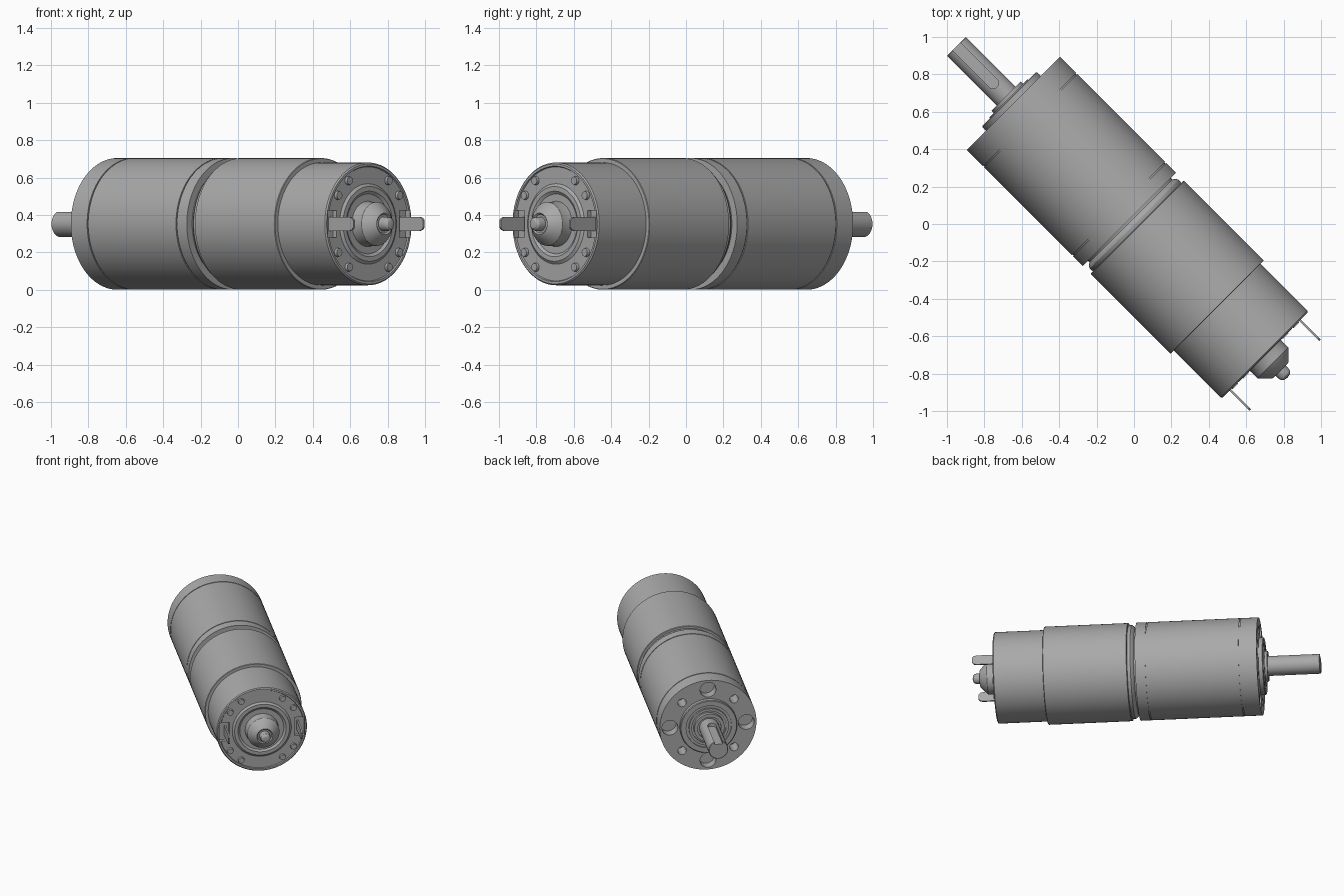
import bpy, bmesh, math
from mathutils import Matrix, Vector

if "Cube" in bpy.data.objects:
    bpy.data.objects.remove(bpy.data.objects["Cube"])

steel = bpy.data.materials.new("steel grey")
steel.use_nodes = True
GREY = (0.40, 0.40, 0.40, 1)
steel.diffuse_color = GREY
steel.node_tree.nodes["Principled BSDF"].inputs["Base Color"].default_value = GREY

# Motor frame: local x is up, local y is sideways, local z runs along the shaft
R = 0.352
d = math.sqrt(0.5)
FRAME = Matrix(((0, d, -d, 0), (0, d, d, 0), (1, 0, 0, R), (0, 0, 0, 1)))


def finish(name, bm):
    bmesh.ops.recalc_face_normals(bm, faces=bm.faces)
    mesh = bpy.data.meshes.new(name)
    bm.to_mesh(mesh)
    bm.free()
    mesh.materials.append(steel)
    ob = bpy.data.objects.new(name, mesh)
    ob.matrix_world = FRAME
    bpy.context.collection.objects.link(ob)
    return ob


def lathe(name, profile, sides=96):
    """Turn a list of (radius, position) around the shaft axis."""
    bm = bmesh.new()
    verts = [bm.verts.new((r, 0, z)) for r, z in profile]
    edges = [bm.edges.new(pair) for pair in zip(verts, verts[1:])]
    bmesh.ops.spin(bm, geom=verts + edges, axis=(0, 0, 1), cent=(0, 0, 0),
                   angle=math.tau, steps=sides)
    bmesh.ops.remove_doubles(bm, verts=bm.verts, dist=1e-5)
    return finish(name, bm)


def add_rod(bm, x, y, z0, z1, r, r_end=None, sides=32):
    top = r if r_end is None else r_end
    bmesh.ops.create_cone(bm, cap_ends=True, segments=sides, radius1=r, radius2=top,
                          depth=z1 - z0, matrix=Matrix.Translation((x, y, (z0 + z1) / 2)))


def add_box(bm, center, size):
    bmesh.ops.create_cube(bm, size=1, matrix=Matrix.Translation(center)
                          @ Matrix.Diagonal(Vector(size)).to_4x4())


def activate(ob):
    bpy.ops.object.select_all(action='DESELECT')
    ob.select_set(True)
    bpy.context.view_layer.objects.active = ob


def cut(ob, bm):
    cutter = finish("cutter", bm)
    cutter.hide_render = True
    mod = ob.modifiers.new("cut", 'BOOLEAN')
    mod.operation, mod.solver, mod.object = 'DIFFERENCE', 'EXACT', cutter
    activate(ob)
    bpy.ops.object.modifier_apply(modifier=mod.name)
    bpy.data.objects.remove(cutter)


def groove(z, w=0.004, depth=0.006):
    return [(R, z - w), (R - depth, z - w), (R - depth, z + w), (R, z + w)]


def ring(n, radius, start=0):
    for i in range(n):
        a = start + math.tau * i / n
        yield radius * math.cos(a), radius * math.sin(a)


# Gearbox housing with two seams and the mounting holes in its face
gearbox = lathe("gearbox_housing", [(0, 0.035), (R, 0.035)] + groove(0.113)
                + groove(0.785) + [(R, 0.912), (0, 0.912)])
holes = bmesh.new()
for x, y in ring(4, 0.278):
    add_rod(holes, x, y, 0.84, 1.0, 0.058)
for x, y in ring(4, 0.268, math.pi / 4):
    add_rod(holes, x, y, 0.80, 1.0, 0.031)
cut(gearbox, holes)

# Stepped pilot boss and bearing around the output shaft
lathe("pilot_boss", [(0, 0.90), (0.207, 0.90), (0.207, 0.94), (0.202, 0.945),
                     (0.165, 0.945), (0.165, 0.935), (0.145, 0.935), (0.145, 0.95),
                     (0.125, 0.95), (0.125, 0.94), (0.11, 0.94), (0.11, 0.967),
                     (0.085, 0.967), (0.085, 0.955), (0, 0.955)])

# Output shaft with a round-ended keyway on top
shaft = lathe("output_shaft", [(0, 0.93), (0.071, 0.93), (0.071, 1.339),
                               (0.067, 1.343), (0, 1.343)], 64)
key = bmesh.new()
outline = [(-0.03, 1.4), (0.03, 1.4)] + [
    (0.03 * math.cos(a), 1.066 - 0.03 * math.sin(a))
    for a in (math.pi * i / 12 for i in range(13))]
base = key.faces.new([key.verts.new((0.045, y, z)) for y, z in outline])
side = bmesh.ops.extrude_face_region(key, geom=[base])["geom"]
bmesh.ops.translate(key, vec=(0.06, 0, 0),
                    verts=[v for v in side if isinstance(v, bmesh.types.BMVert)])
cut(shaft, key)

# Rounded neck between gearbox and motor
lathe("neck", [(0, 0.04), (0.312, 0.04), (0.312, 0.024), (0.327, 0.014),
               (0.336, 0), (0.336, -0.012), (0.33, -0.03), (0, -0.03)])

# Outer flux sleeve
lathe("motor_sleeve", [(0, -0.023), (R - 0.004, -0.023), (R, -0.027), (R, -0.626),
                       (R - 0.003, -0.629), (0, -0.629)])

# Motor can with rolled rim and an embossed ring on its end
can = lathe("motor_can", [(0, -0.6), (0.328, -0.6), (0.328, -0.984), (0.321, -0.991),
                          (0.309, -0.991), (0.305, -0.983), (0.215, -0.983),
                          (0.2, -0.994), (0.175, -0.994), (0.16, -0.983), (0, -0.983)])
pockets = bmesh.new()
for s in (-1, 1):
    add_box(pockets, (0, s * 0.274, -1), (0.145, 0.074, 0.09))
cut(can, pockets)

# Rear bearing housing and rounded shaft end
lathe("rear_bearing", [(0, -0.97), (0.125, -0.97), (0.117, -1.0), (0.117, -1.05),
                       (0.11, -1.06), (0.085, -1.085), (0.064, -1.105), (0.058, -1.108),
                       (0.05, -1.1), (0, -1.1)], 64)
lathe("rear_shaft_end", [(0, -1.09), (0.038, -1.09), (0.038, -1.13), (0.034, -1.146),
                         (0.022, -1.157), (0, -1.161)], 48)

# Crimp dimples around the end
studs = bmesh.new()
for angle in (33.5, 57):
    a = math.radians(angle)
    for sx in (-1, 1):
        for sy in (-1, 1):
            x, y = sx * 0.276 * math.sin(a), sy * 0.276 * math.cos(a)
            add_rod(studs, x, y, -0.998, -0.97, 0.021, 0.026, 24)
finish("end_studs", studs)

# Solder tabs with rounded tips
for s, label in ((-1, "right"), (1, "left")):
    bm = bmesh.new()
    w, tip = 0.037, -1.142
    shape = [(w, -0.94), (w, tip + 0.03), (w * 0.85, tip + 0.012), (w * 0.5, tip),
             (-w * 0.5, tip), (-w * 0.85, tip + 0.012), (-w, tip + 0.03), (-w, -0.94)]
    face = bm.faces.new([bm.verts.new((x, s * 0.264 - 0.006, z)) for x, z in shape])
    out = bmesh.ops.extrude_face_region(bm, geom=[face])["geom"]
    bmesh.ops.translate(bm, vec=(0, 0.012, 0),
                        verts=[v for v in out if isinstance(v, bmesh.types.BMVert)])
    finish(label + "_terminal", bm)

# Smooth the turned walls, keep the steps crisp
for ob in list(bpy.context.scene.objects):
    if ob.type == 'MESH':
        activate(ob)
        bpy.ops.object.shade_smooth_by_angle(angle=math.radians(25))
